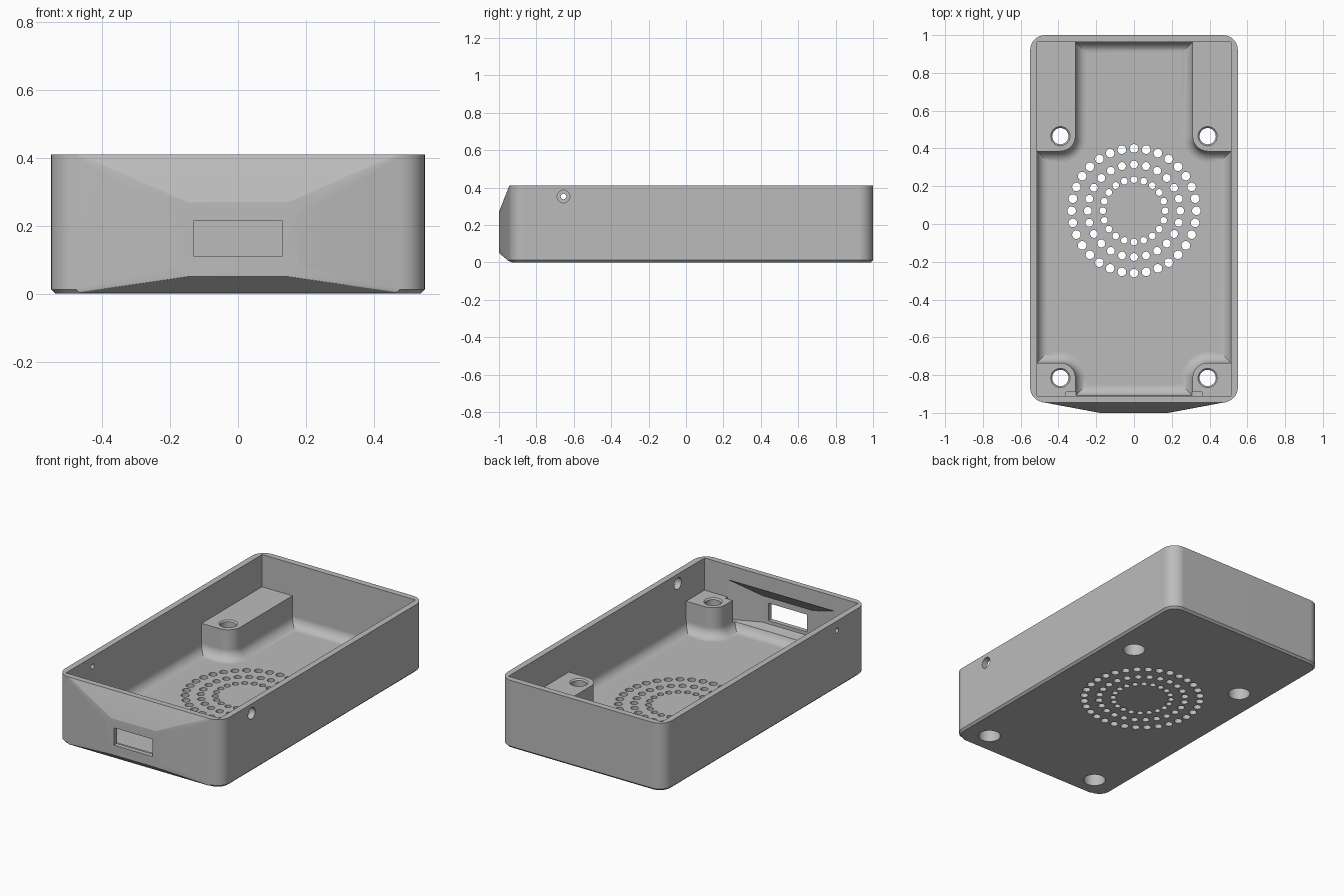
import bpy, bmesh
from math import sin, cos, pi, radians

if "Cube" in bpy.data.objects:
    bpy.data.objects.remove(bpy.data.objects["Cube"], do_unlink=True)

grey = bpy.data.materials.new("grey plastic")
grey.use_nodes = True
COLOUR = (0.5, 0.5, 0.5, 1)
grey.diffuse_color = COLOUR
grey.node_tree.nodes["Principled BSDF"].inputs["Base Color"].default_value = COLOUR


def loft(name, *stacks):
    """One closed solid per stack of equal-length loops."""
    bm = bmesh.new()
    for loops in stacks:
        rings = [[bm.verts.new(p) for p in loop] for loop in loops]
        n = len(rings[0])
        for a, b in zip(rings, rings[1:]):
            for i in range(n):
                j = (i + 1) % n
                bm.faces.new((a[i], a[j], b[j], b[i]))
        bm.faces.new(rings[0])
        bm.faces.new(rings[-1])
    bmesh.ops.recalc_face_normals(bm, faces=bm.faces)
    mesh = bpy.data.meshes.new(name)
    bm.to_mesh(mesh)
    bm.free()
    mesh.materials.append(grey)
    obj = bpy.data.objects.new(name, mesh)
    bpy.context.collection.objects.link(obj)
    return obj


def arc(cx, cy, r, start, end, n=8):
    return [(cx + r * cos(radians(start + (end - start) * i / n)),
             cy + r * sin(radians(start + (end - start) * i / n))) for i in range(n + 1)]


def rounded(x, y0, y1, r):
    """Rounded rectangle, symmetric across the first axis."""
    return (arc(x - r, y0 + r, r, -90, 0) + arc(x - r, y1 - r, r, 0, 90)
            + arc(r - x, y1 - r, r, 90, 180) + arc(r - x, y0 + r, r, 180, 270))


def flat(points, z):
    return [(x, y, z) for x, y in points]


def upright(points, y):
    return [(x, y, z) for x, z in points]


def rect(x, a0, a1):
    return [(-x, a0), (x, a0), (x, a1), (-x, a1)]


def circle(cx, cy, r, n):
    return arc(cx, cy, r, 0, 360, n)[:-1]


def combine(target, tool, operation):
    mod = target.modifiers.new("combine", "BOOLEAN")
    mod.operation, mod.solver, mod.object = operation, "EXACT", tool
    bpy.context.view_layer.objects.active = target
    bpy.ops.object.modifier_apply(modifier=mod.name)
    bpy.data.objects.remove(tool, do_unlink=True)


HEIGHT, FLOOR, BOSS_TOP = 0.41, 0.035, 0.215
INNER_X, FRONT, BACK = 0.513, -0.91, 0.963
SCREW_X, SCREW_FRONT, SCREW_BACK, BOSS_R = 0.39, -0.815, 0.465, 0.08

# Outer shell with a small bottom chamfer
CH = 0.012
case = loft("enclosure_case", [
    flat(rounded(0.55 - CH, -0.945 + CH, 1 - CH, 0.08 - CH), 0),
    flat(rounded(0.55, -0.945, 1, 0.08), CH),
    flat(rounded(0.55, -0.945, 1, 0.08), HEIGHT)])

# Tapered nose on the front
nose_base = rounded(0.475, 0.004, HEIGHT - 0.001, 0.01)
combine(case, loft("nose", [
    upright(nose_base, -0.925),
    upright(nose_base, -0.945),
    upright(rounded(0.18, 0.05, 0.27, 0.035), -1)]), "UNION")

# Hollow inside of the nose
combine(case, loft("nose_hollow", [
    upright(rect(0.36, 0.08, 0.32), -0.89),
    upright(rect(0.36, 0.08, 0.32), -0.912),
    upright(rect(0.17, 0.09, 0.25), -0.972)]), "DIFFERENCE")

# Cavity above the screw bosses
combine(case, loft("upper_cavity", [
    flat(rect(INNER_X, FRONT, BACK), BOSS_TOP),
    flat(rect(INNER_X, FRONT, BACK), HEIGHT + 0.1)]), "DIFFERENCE")


def well(d):
    """Floor plan between the four bosses, inset by d."""
    inner = SCREW_X - BOSS_R - d
    half = ([(inner, FRONT + d)]
            + arc(SCREW_X, SCREW_FRONT, BOSS_R + d, 180, 90)
            + [(INNER_X - d, SCREW_FRONT + BOSS_R + d), (INNER_X - d, SCREW_BACK - BOSS_R - d)]
            + arc(SCREW_X, SCREW_BACK, BOSS_R + d, 270, 180)
            + [(inner, BACK - d)])
    return half + [(-x, y) for x, y in reversed(half)]


# Lower cavity with a fillet along the floor
FILLET, STEPS = 0.06, 7
layers = []
for i in range(STEPS + 1):
    a = pi / 2 * i / STEPS
    layers.append(flat(well(FILLET * (1 - sin(a))), FLOOR + FILLET * (1 - cos(a))))
layers.append(flat(well(0), BOSS_TOP + 0.05))
combine(case, loft("lower_cavity", layers), "DIFFERENCE")

# Stepped screw holes through the bosses
screws = []
for x in (-SCREW_X, SCREW_X):
    for y in (SCREW_FRONT, SCREW_BACK):
        steps = [(-0.05, 0.062), (0.12, 0.062), (0.121, 0.043),
                 (BOSS_TOP - 0.008, 0.043), (BOSS_TOP, 0.051), (BOSS_TOP + 0.05, 0.051)]
        screws.append([flat(circle(x, y, r, 32), z) for z, r in steps])
combine(case, loft("screw_holes", *screws), "DIFFERENCE")

# Three rings of vent holes in the floor
vents = []
for ring, count, r in ((0.33, 32, 0.023), (0.245, 24, 0.021), (0.165, 20, 0.018)):
    for i in range(count):
        a = 2 * pi * i / count
        hole = circle(ring * sin(a), 0.07 + ring * cos(a), r, 14)
        vents.append([flat(hole, -0.05), flat(hole, FLOOR + 0.05)])
combine(case, loft("vent_holes", *vents), "DIFFERENCE")

# Port window in the nose
combine(case, loft("port_window", [
    upright(rect(0.13, 0.11, 0.215), -1.05),
    upright(rect(0.13, 0.11, 0.215), -0.9)]), "DIFFERENCE")

# Side holes: wide on the left wall, narrow on the right wall
sides = []
for side, r in ((1, 0.034), (-1, 0.015)):
    hole = circle(-0.655, 0.352, r, 24)
    sides.append([[(side * x, y, z) for y, z in hole] for x in (0.48, 0.6)])
combine(case, loft("side_holes", *sides), "DIFFERENCE")

# Smooth curved areas, keeping crisp edges
bpy.ops.object.select_all(action="DESELECT")
case.select_set(True)
bpy.context.view_layer.objects.active = case
bpy.ops.object.shade_smooth_by_angle(angle=radians(25))
weighted = case.modifiers.new("even shading", "WEIGHTED_NORMAL")
weighted.keep_sharp = True
